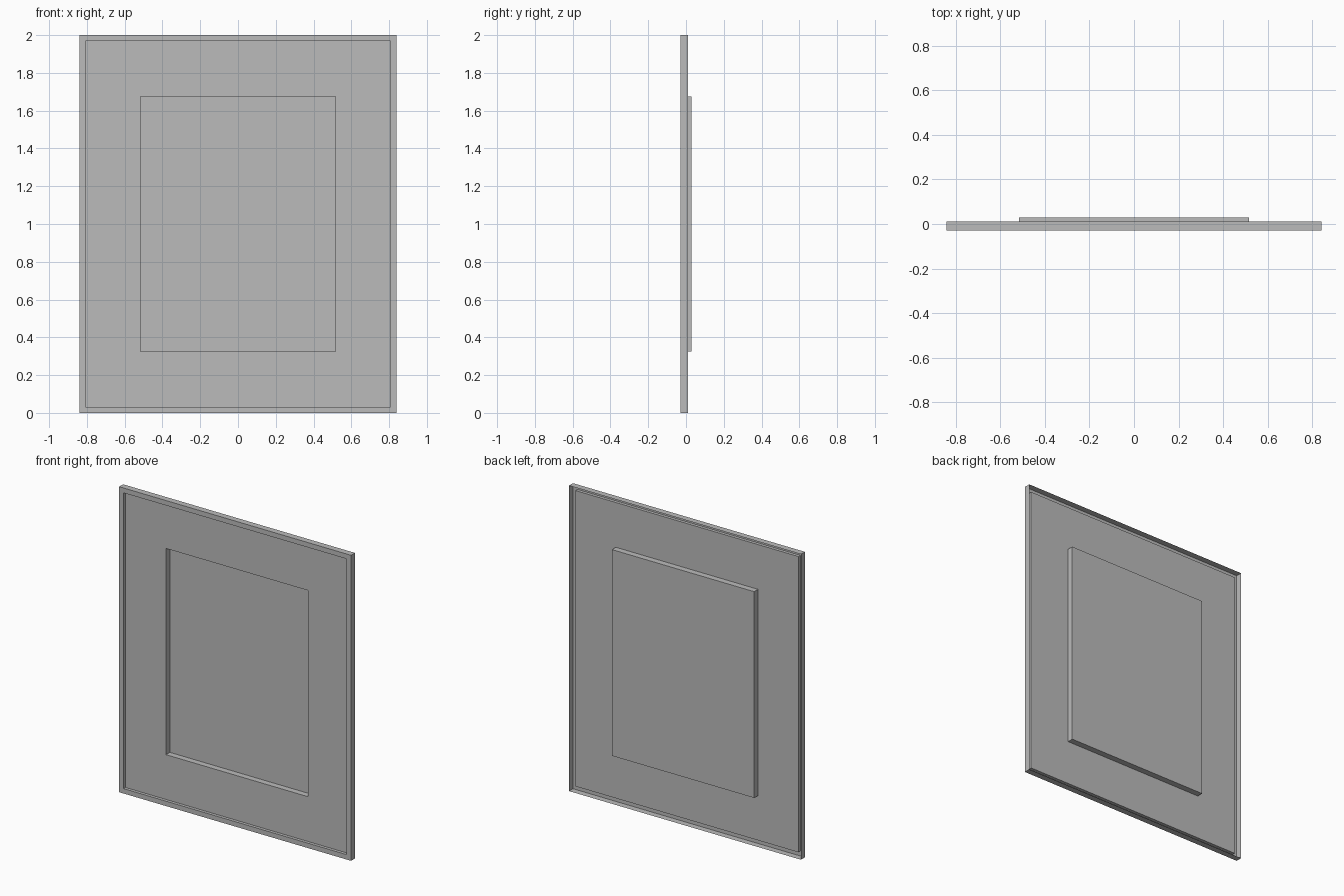
import bpy
import bmesh

cube = bpy.data.objects.get("Cube")
if cube:
    bpy.data.objects.remove(cube, do_unlink=True)

grey = bpy.data.materials.new("plain grey")
grey.use_nodes = True
colour = (0.5, 0.5, 0.5, 1)
grey.diffuse_color = colour
grey.node_tree.nodes["Principled BSDF"].inputs["Base Color"].default_value = colour

MID_Z = 1.0
OUTER = (0.84, 1.0)      # half width, half height
LIP = (0.807, 0.968)
PANEL = (0.515, 0.675)
FRONT, FLOOR, EDGE, BACK = -0.03, -0.01, 0.011, 0.03


def pressed_sheet(name, rings, capped=False):
    """Bridge nested rectangles, given as (half sizes, y), into an open sheet."""
    bm = bmesh.new()
    loops = []
    for (hx, hz), y in rings:
        corners = ((-hx, -hz), (hx, -hz), (hx, hz), (-hx, hz))
        loops.append([bm.verts.new((x, y, MID_Z + z)) for x, z in corners])
    for a, b in zip(loops, loops[1:]):
        for i in range(4):
            j = (i + 1) % 4
            bm.faces.new((a[i], a[j], b[j], b[i]))
    if capped:
        bm.faces.new(loops[-1])
    mesh = bpy.data.meshes.new(name)
    bm.to_mesh(mesh)
    bm.free()
    mesh.materials.append(grey)
    obj = bpy.data.objects.new(name, mesh)
    bpy.context.collection.objects.link(obj)
    return obj


# Outer border: side walls open at the back, front rim, inner lip
pressed_sheet("border", [(OUTER, EDGE), (OUTER, FRONT), (LIP, FRONT), (LIP, FLOOR)])

# Flat surround between the lip and the recess
pressed_sheet("surround", [(LIP, FLOOR), (PANEL, FLOOR)])

# Recessed centre panel, standing proud at the back
pressed_sheet("centre_panel", [(PANEL, FLOOR), (PANEL, BACK)], capped=True)
